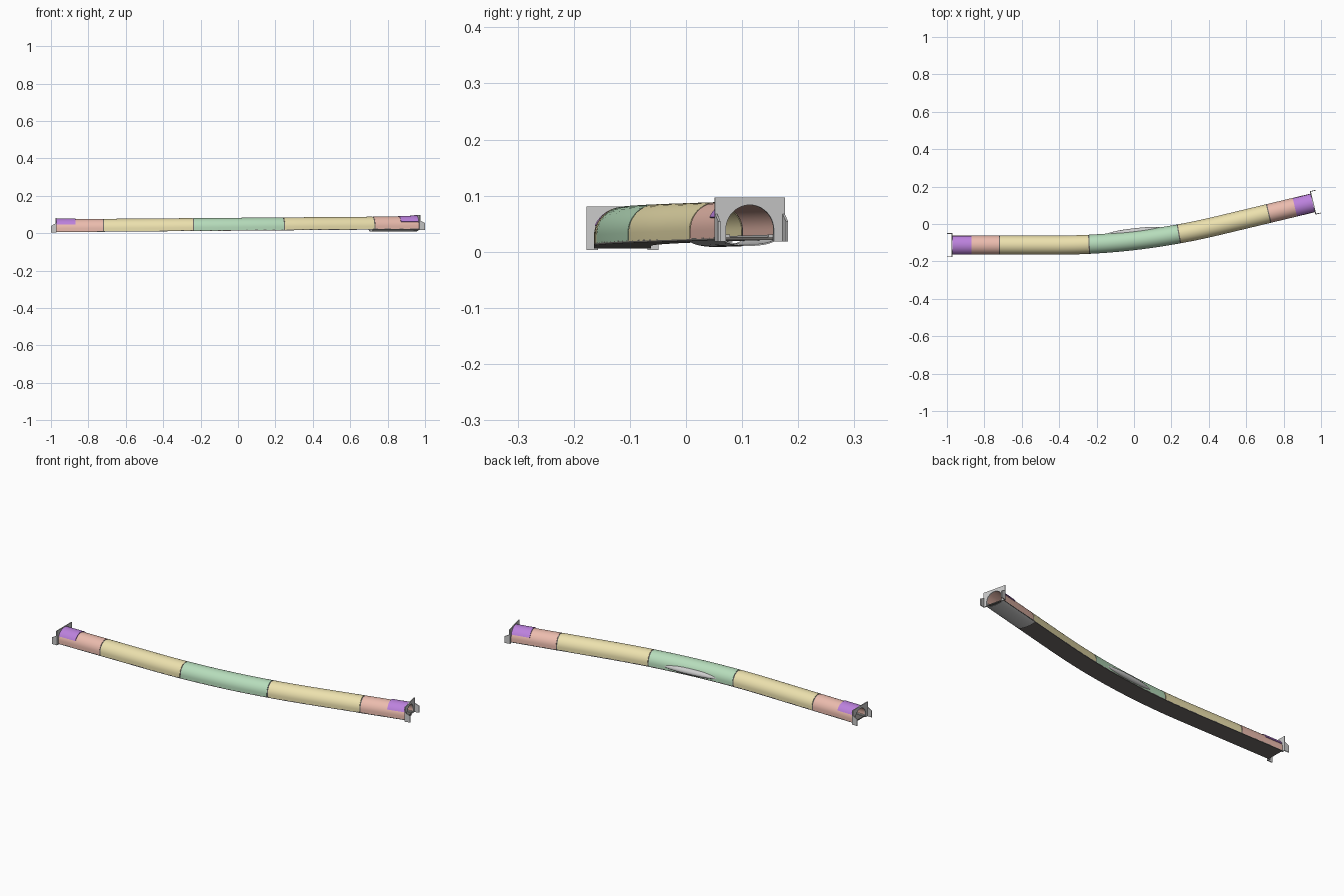
import bpy
from math import sin, cos, pi, atan, radians

if "Cube" in bpy.data.objects:
    bpy.data.objects.remove(bpy.data.objects["Cube"])

W, SPRING = 0.051, 0.015          # tunnel half width, spring line height
X0, X1 = -0.97, 0.955             # portal stations


def mat(name, col):
    m = bpy.data.materials.new(name)
    m.diffuse_color = (*col, 1)
    m.use_nodes = True
    m.node_tree.nodes["Principled BSDF"].inputs["Base Color"].default_value = m.diffuse_color
    return m


SALMON = mat("salmon", (0.83, 0.50, 0.42))
YELLOW = mat("yellow", (0.84, 0.75, 0.42))
GREEN = mat("green", (0.47, 0.72, 0.50))
PURPLE = mat("purple", (0.50, 0.22, 0.72))
DARK = mat("road_grey", (0.16, 0.15, 0.14))


# Alignment: straight, curve, straight, with a steady climb
def frame(x):
    a, b, k = -0.42, 0.45, 0.24
    t = min(max(x, a), b) - a
    y = -0.113 + k * t * t / (2 * (b - a)) + k * max(0, x - b)
    return y, atan(k * t / (b - a)), 0.009 + 0.008 * (x - X0)


def place(x, n, z, ahead=0):
    y, h, base = frame(x)
    return (x - n * sin(h) + ahead * cos(h), y + n * cos(h) + ahead * sin(h), base + z)


def make(name, verts, faces, material=None):
    me = bpy.data.meshes.new(name)
    me.from_pydata(verts, [], faces)
    ob = bpy.data.objects.new(name, me)
    bpy.context.collection.objects.link(ob)
    if material:
        me.materials.append(material)
    bpy.ops.object.select_all(action='DESELECT')
    ob.select_set(True)
    bpy.context.view_layer.objects.active = ob
    bpy.ops.object.mode_set(mode='EDIT')
    bpy.ops.mesh.select_all(action='SELECT')
    bpy.ops.mesh.normals_make_consistent(inside=False)
    bpy.ops.object.mode_set(mode='OBJECT')
    bpy.ops.object.shade_smooth_by_angle(angle=radians(35))
    return ob


# Sweep a closed section (list, or function of 0..1) along the alignment
def sweep(name, section, xa, xb, material=None, steps=12):
    fn = section if callable(section) else lambda t: section
    m = len(fn(0))
    verts = [place(xa + (xb - xa) * i / steps, n, z)
             for i in range(steps + 1) for n, z in fn(i / steps)]
    faces = [(i * m + j, i * m + (j + 1) % m, (i + 1) * m + (j + 1) % m, (i + 1) * m + j)
             for i in range(steps) for j in range(m)]
    faces += [tuple(range(m)), tuple(range(steps * m, steps * m + m))]
    return make(name, verts, faces, material)


def arc(r, a, b, n=24, z=SPRING, rz=None):
    return [(r * cos(radians(a + (b - a) * i / n)),
             z + (rz or r) * sin(radians(a + (b - a) * i / n))) for i in range(n + 1)]


def arch(r_out, r_in):
    return ([(r_out, 0)] + arc(r_out, 0, 180) + [(-r_out, 0)] +
            [(-r_in, 0)] + arc(r_in, 180, 0) + [(r_in, 0)])


# Lining segments
joints = [X0, -0.72, -0.24, 0.24, 0.72, X1]
names = ["west_end", "west_main", "middle", "east_main", "east_end"]
for i, (nm, m) in enumerate(zip(names, [SALMON, YELLOW, GREEN, YELLOW, SALMON])):
    sweep("lining_" + nm, arch(W, 0.045), joints[i] + 0.003 * (i > 0),
          joints[i + 1] - 0.003 * (i < 4), m)

# Recessed joint rings
for i, x in enumerate(joints[1:-1]):
    sweep(f"joint_ring_{i}", arch(W - 0.002, 0.046), x - 0.004, x + 0.004, DARK, 1)

# Roof canopies near the portals
canopy = arc(0.0545, 25, 155) + arc(W, 155, 25)
sweep("canopy_west", canopy, X0, -0.87, PURPLE, 3)
sweep("canopy_east", canopy, 0.86, X1, PURPLE, 3)

# Road slab and walkways
sweep("road_slab", [(-W, -0.003), (W, -0.003), (W, 0.002), (-W, 0.002)], X0, X1, DARK, 40)
for s, nm in ((-1, "south"), (1, "north")):
    sweep("walkway_" + nm, [(s * 0.035, 0.001), (s * 0.0455, 0.001),
                            (s * 0.0455, 0.006), (s * 0.035, 0.006)], X0, X1, None, 40)

# Curved invert under the east end
sweep("east_invert", arc(W, 180, 360, z=0, rz=0.014) + arc(W - 0.004, 360, 180, z=0, rz=0.011),
      0.71, X1, None, 4)


# Lay-by cavern bulging from the north side of the middle segment
def bulge(t):
    f = max(0.02, 1 - abs(2 * t - 1) ** 2.6)
    r = 0.022 * f
    top = 0.016 + 0.019 * f
    return ([(0.043, 0.016 - 0.014 * f)] +
            [(0.043 + r * cos(a), 0.016 + (top - 0.016 if a > 0 else 0.014 * f) * sin(a))
             for a in [-pi / 2 + pi * k / 12 for k in range(1, 12)]] + [(0.043, top)])


sweep("layby_cavern", bulge, -0.17, 0.18, None, 24)


# Portal: headwall with arched opening and two sloped wing walls
def portal(name, x, d):
    hw, lo, hi, th = 0.064, -0.006, 0.072, 0.005
    inner = [(0.044, lo)] + arc(0.044, 0, 180) + [(-0.044, lo)]
    outer = [(hw, lo)]
    for n, z in inner[1:-1]:
        c, s = n / 0.044, (z - SPRING) / 0.044
        k = min(hw / max(abs(c), 1e-6), (hi - SPRING) / max(s, 1e-6))
        outer.append((k * c, SPRING + k * s))
    outer.append((-hw, lo))
    # snap the nearest points into the square top corners
    for s in (1, -1):
        j = min(range(len(outer)), key=lambda q: abs(outer[q][0] - s * hw) + abs(outer[q][1] - hi))
        outer[j] = (s * hw, hi)
    loop = outer + inner[::-1]
    m, h = len(loop), len(outer)
    verts = [place(x, n, z, a) for a in (0, d * th) for n, z in loop]
    faces = [(j, (j + 1) % m, m + (j + 1) % m, m + j) for j in range(m)]
    for o in (0, m):
        faces += [(o + j, o + j + 1, o + m - 2 - j, o + m - 1 - j) for j in range(h - 1)]
    make(name + "_headwall", verts, faces)
    prof = [(0, lo), (0.03, lo), (0.03, 0.03), (0, 0.046)]
    for s, nm in ((1, "north"), (-1, "south")):
        verts = [place(x, s * n, z, d * a) for n in (hw - 0.004, hw) for a, z in prof]
        faces = [(0, 1, 2, 3), (4, 5, 6, 7)] + [(j, (j + 1) % 4, 4 + (j + 1) % 4, 4 + j)
                                                for j in range(4)]
        make(f"{name}_wing_{nm}", verts, faces)


portal("west_portal", X0, -1)
portal("east_portal", X1, 1)
